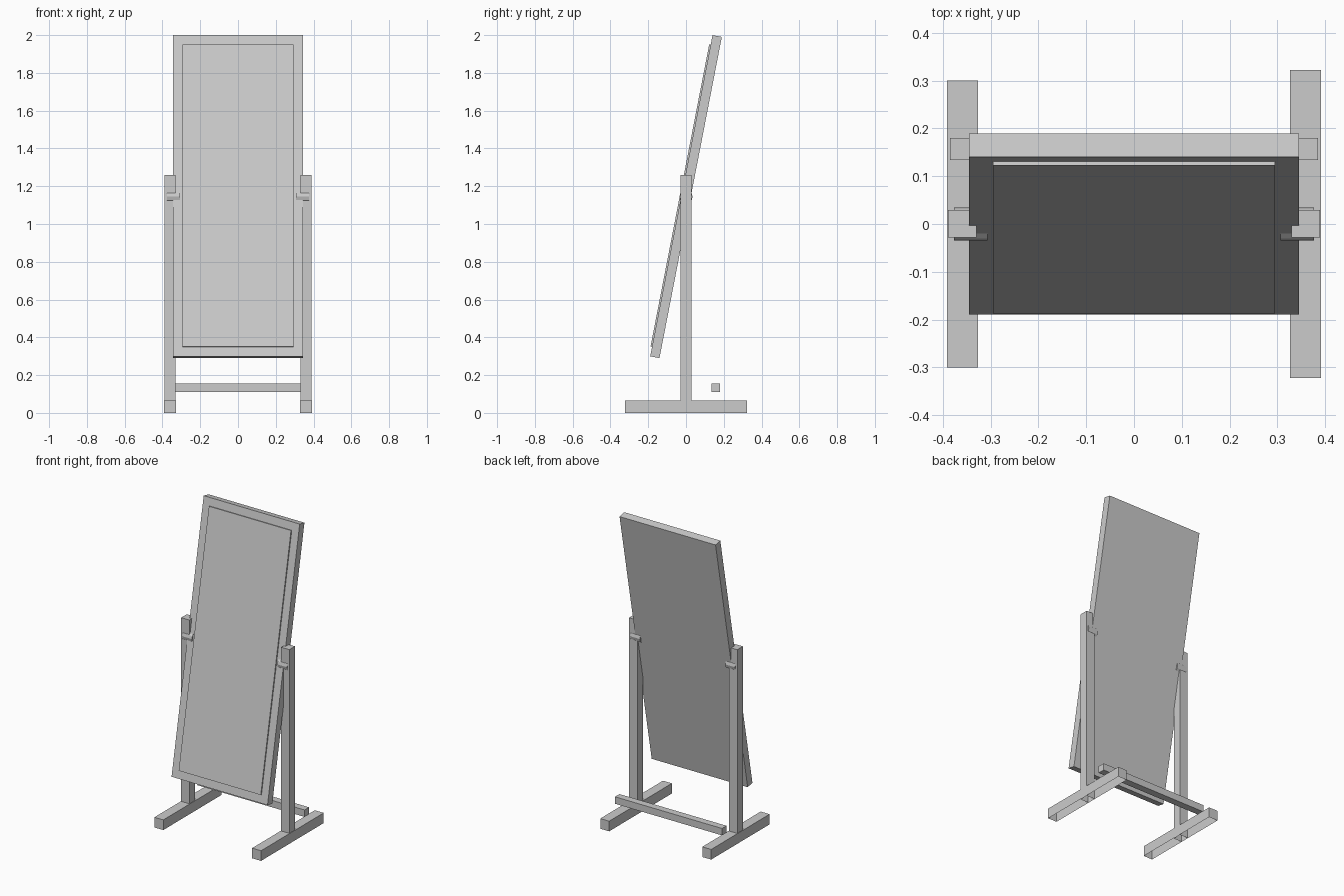
import bpy, bmesh, math
from mathutils import Matrix, Vector

if "Cube" in bpy.data.objects:
    bpy.data.objects.remove(bpy.data.objects["Cube"])

TILT = math.atan2(0.33, 1.70)      # mirror leans back
PIVOT = Vector((0, 0, 1.145))


def add_object(name, bm):
    mesh = bpy.data.meshes.new(name)
    bm.to_mesh(mesh)
    bm.free()
    obj = bpy.data.objects.new(name, mesh)
    bpy.context.collection.objects.link(obj)
    return obj


def box(name, lo, hi, open_bottom=False):
    bm = bmesh.new()
    lo, hi = Vector(lo), Vector(hi)
    bmesh.ops.create_cube(bm, size=1, matrix=Matrix.Translation((lo + hi) / 2)
                          @ Matrix.Diagonal((*(hi - lo), 1)))
    if open_bottom:
        bm.normal_update()
        under = [f for f in bm.faces if f.normal.z < -0.9]
        bmesh.ops.delete(bm, geom=under, context='FACES')
    return add_object(name, bm)


def lean(obj):
    obj.location = PIVOT
    obj.rotation_euler.x = -TILT


# tilted mirror: backing slab and slightly raised glass
lean(box("mirror_frame", (-0.345, -0.025, -0.866), (0.345, 0.025, 0.866)))
lean(box("mirror_glass", (-0.295, -0.033, -0.815), (0.295, -0.02, 0.815)))

for side, s, reach in (("left", -1, 0.30), ("right", 1, 0.322)):
    # foot and post, both open underneath
    x0, x1 = sorted((s * 0.327, s * 0.391))
    box(side + "_foot", (x0, -reach, 0), (x1, reach, 0.066), True)
    x0, x1 = sorted((s * 0.33, s * 0.389))
    box(side + "_post", (x0, -0.028, 0), (x1, 0.029, 1.26), True)

    # pivot pin through the mirror edge
    bm = bmesh.new()
    bmesh.ops.create_cone(bm, cap_ends=True, segments=12, radius1=0.035,
                          radius2=0.035, depth=0.07,
                          matrix=Matrix.Translation((s * 0.342, 0, 1.145))
                          @ Matrix.Rotation(math.pi / 2, 4, 'Y'))
    add_object(side + "_pivot_pin", bm)

# rear stretcher bar
box("stretcher_bar", (-0.385, 0.134, 0.11), (0.385, 0.18, 0.155))
